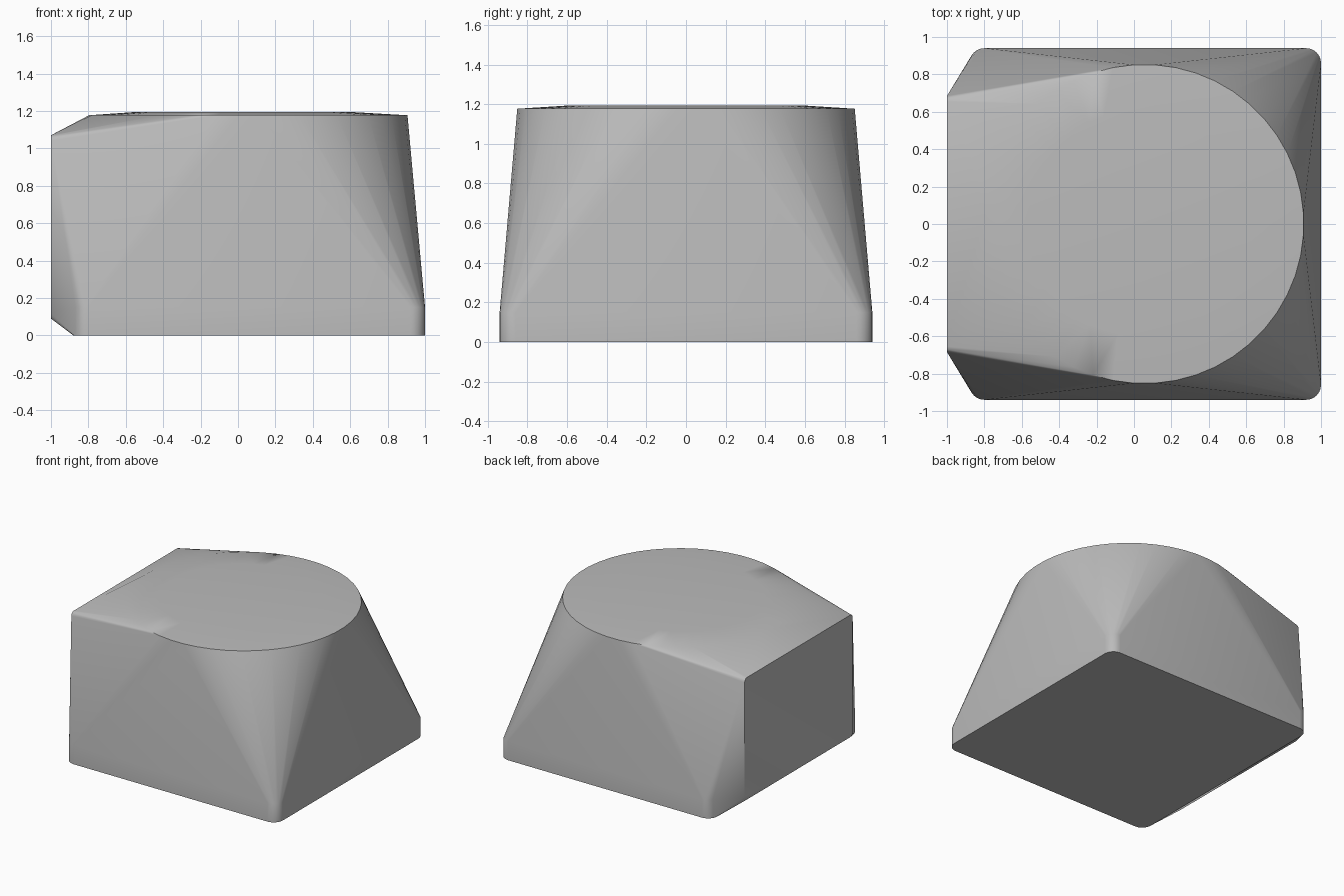
import bpy, bmesh
from math import sin, cos, pi, radians
from mathutils import Vector

cube = bpy.data.objects.get("Cube")
if cube:
    bpy.data.objects.remove(cube)


def circle(cx, radius, z, count=48):
    """Ring of points with flat sides facing the axes."""
    angles = [2 * pi * (i + 0.5) / count for i in range(count)]
    return [Vector((cx + radius * cos(a), radius * sin(a), z)) for a in angles]


def rounded_rect(u0, u1, v0, v1, radius, steps=6):
    """Rounded rectangle outline as (u, v) pairs."""
    corners = [(u1 - radius, v1 - radius), (u0 + radius, v1 - radius),
               (u0 + radius, v0 + radius), (u1 - radius, v0 + radius)]
    points = []
    for quarter, (u, v) in enumerate(corners):
        for i in range(steps + 1):
            a = (quarter + i / steps) * pi / 2
            points.append((u + radius * cos(a), v + radius * sin(a)))
    return points


# Cross-sections wrapped by the body: base slab, rim, crown, end plate
base = rounded_rect(-0.88, 1.0, -0.94, 0.94, 0.08)
plate = rounded_rect(-0.685, 0.685, 0.09, 1.07, 0.03, 3)
sections = [Vector((x, y, z)) for z in (0, 0.15) for x, y in base]
sections += circle(0.055, 0.853, 1.177)
sections += circle(0.03, 0.6, 1.193)
sections += [Vector((-1.0, y, z)) for y, z in plate]

# Stretch a skin over the sections
bm = bmesh.new()
for point in sections:
    bm.verts.new(point)
hull = bmesh.ops.convex_hull(bm, input=bm.verts)
unused = {g for g in hull["geom_interior"] + hull["geom_unused"]
          if isinstance(g, bmesh.types.BMVert)}
bmesh.ops.delete(bm, geom=list(unused), context="VERTS")
bmesh.ops.dissolve_limit(bm, angle_limit=radians(0.3), verts=bm.verts, edges=bm.edges)
bmesh.ops.recalc_face_normals(bm, faces=bm.faces)
mesh = bpy.data.meshes.new("tapered_body")
bm.to_mesh(mesh)
bm.free()
body = bpy.data.objects.new("tapered_body", mesh)
bpy.context.collection.objects.link(body)

# Plain grey finish
grey = bpy.data.materials.new("plain_grey")
grey.use_nodes = True
colour = (0.5, 0.5, 0.5, 1)
grey.diffuse_color = colour
grey.node_tree.nodes["Principled BSDF"].inputs["Base Color"].default_value = colour
mesh.materials.append(grey)

# Smooth the curved walls, keep the rims sharp
bpy.ops.object.select_all(action="DESELECT")
body.select_set(True)
bpy.context.view_layer.objects.active = body
bpy.ops.object.shade_smooth_by_angle(angle=radians(30))
